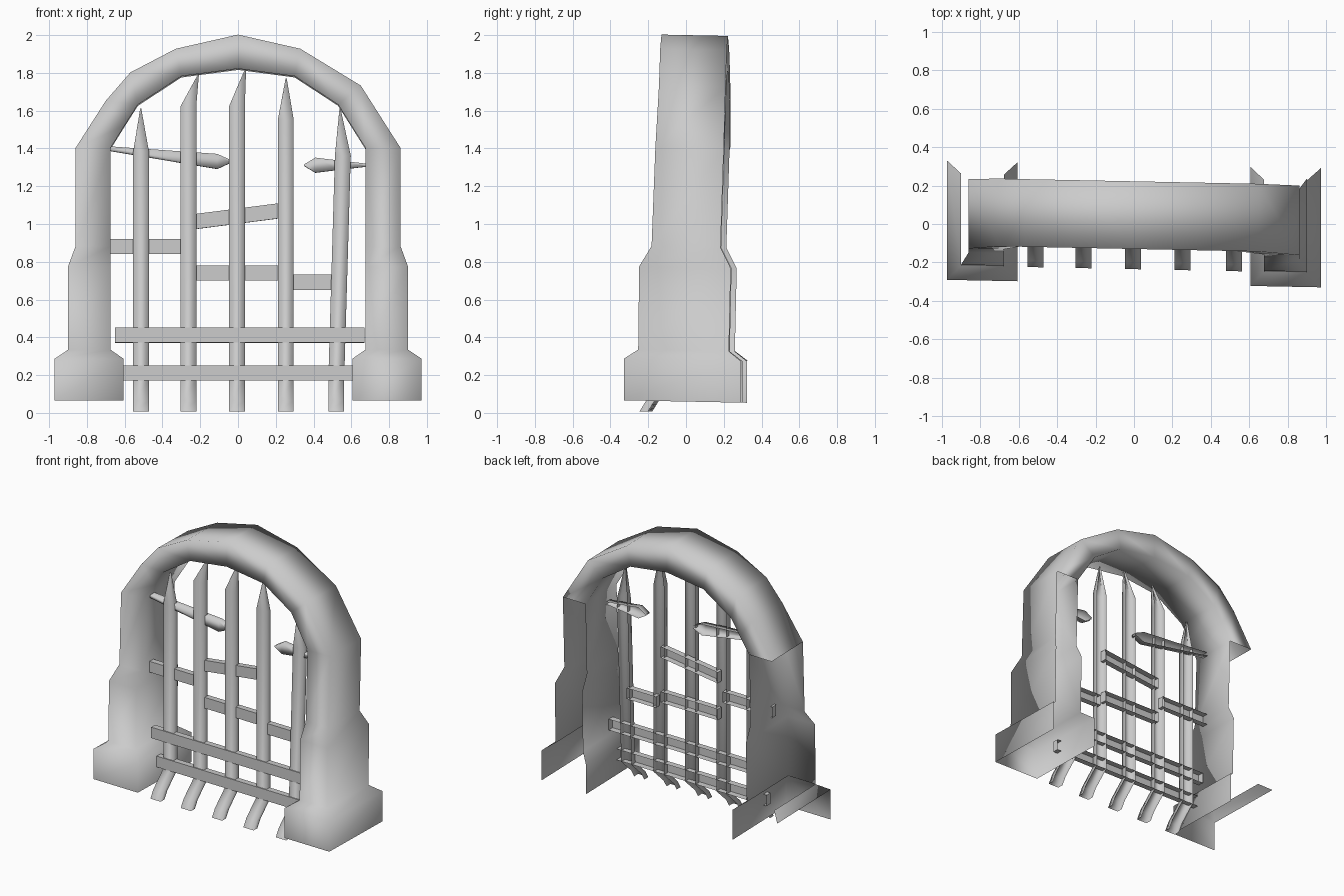
import bpy, bmesh

if "Cube" in bpy.data.objects:
    bpy.data.objects.remove(bpy.data.objects["Cube"], do_unlink=True)

stone = bpy.data.materials.new("plain_grey")
stone.use_nodes = True
GREY = (0.6, 0.6, 0.6, 1)
stone.diffuse_color = GREY
stone.node_tree.nodes["Principled BSDF"].inputs["Base Color"].default_value = GREY


def finish(name, bm, smooth=True):
    """Turn the part slightly about z and lean it back a touch, then make the object."""
    for v in bm.verts:
        v.co.y -= 0.02 * v.co.x
        v.co.z -= 0.02 * v.co.y
    me = bpy.data.meshes.new(name)
    bm.to_mesh(me)
    bm.free()
    for p in me.polygons:
        p.use_smooth = smooth
    me.materials.append(stone)
    ob = bpy.data.objects.new(name, me)
    bpy.context.collection.objects.link(ob)


# Stone frame: one sweep of four-cornered rings from foot to foot
# pillar rings: outer x, inner x, height, front y, back y
pillar = [
    (0.972, 0.605, 0.06, -0.31, 0.31),
    (0.972, 0.605, 0.28, -0.31, 0.31),
    (0.90, 0.675, 0.33, -0.235, 0.245),
    (0.90, 0.675, 0.77, -0.23, 0.255),
    (0.86, 0.675, 0.88, -0.165, 0.20),
    (0.86, 0.675, 1.40, -0.145, 0.217),
]
# arch rings: outer x, z and inner x, z
arch = [
    (-0.70, 1.65, -0.60, 1.52), (-0.57, 1.80, -0.53, 1.63),
    (-0.33, 1.925, -0.30, 1.78), (0, 2.0, 0, 1.82),
    (0.33, 1.925, 0.30, 1.78), (0.65, 1.73, 0.53, 1.63),
]


def pillar_ring(side, row):
    out, inn, z, f, b = row
    return [(side * out, b, z), (side * out, f, z), (side * inn, f, z), (side * inn, b, z)]


def arch_ring(row):
    ox, oz, ix, iz = row
    f, b = -0.13, 0.222
    return [(ox, b, oz), (ox, f, oz), (ix, f, iz), (ix, b, iz)]


rings = [pillar_ring(-1, r) for r in pillar]
rings += [arch_ring(r) for r in arch]
rings += [pillar_ring(1, r) for r in reversed(pillar)]
bm = bmesh.new()
rv = [[bm.verts.new(p) for p in ring] for ring in rings]
n = len(pillar)
last = len(rv) - n
for i in range(len(rv) - 1):
    a, b = rv[i], rv[i + 1]
    for k in range(4):
        if k == 3 and not (n - 1 <= i < last):
            continue  # pillars are open at the back
        if k == 0 and i < n - 1 and i != 1:
            continue  # right pillar keeps only the sloped ledge of its outer wall
        j = (k + 1) % 4
        bm.faces.new((a[k], a[j], b[j], b[k]))
bmesh.ops.recalc_face_normals(bm, faces=bm.faces)
finish("stone_arch", bm)


def channel(name, sections, capped=False):
    """Open-backed strip: each section gives two front edge points and a depth."""
    bm = bmesh.new()
    rows = []
    for p, q, d in sections:
        pts = [(p[0], p[1] + d, p[2]), p, q, (q[0], q[1] + d, q[2])]
        rows.append([bm.verts.new(c) for c in pts])
    for a, b in zip(rows, rows[1:]):
        for k in range(3):
            bm.faces.new((a[k], a[k + 1], b[k + 1], b[k]))
    if capped:
        bm.faces.new(reversed(rows[0]))
        bm.faces.new(rows[-1])
    finish(name, bm, smooth=not capped)


# Upright bars: foot x, lean at the shoulder, shoulder z, tip x, tip z
W, Y, DEPTH = 0.042, -0.085, 0.045
uprights = [
    (-0.513, 0, 1.38, -0.515, 1.61), (-0.263, 0, 1.62, -0.21, 1.79),
    (-0.006, 0, 1.62, 0.04, 1.82), (0.253, 0, 1.55, 0.255, 1.77),
    (0.52, 0.035, 1.36, 0.54, 1.61),
]
for i, (x, lean, zs, tx, tz) in enumerate(uprights):
    rows = []
    # the foot kicks forward
    for px, y, z in ((x, -0.235, 0.003), (x, -0.2, 0.06), (x, Y, 0.17), (x + lean, Y, zs)):
        rows.append(((px - W, y, z), (px + W, y, z), DEPTH))
    rows.append(((tx - 0.003, Y + 0.02, tz), (tx + 0.003, Y + 0.02, tz), 0.01))
    channel(f"upright_bar_{i + 1}", rows)

# Cross bars: start x, z and end x, z along the centre line, front y
crossbars = [
    (-0.63, 0.21, 0.64, 0.21, -0.092), (-0.65, 0.41, 0.67, 0.41, -0.092),
    (-0.69, 0.88, -0.28, 0.88, -0.075), (-0.24, 0.74, 0.23, 0.74, -0.075),
    (0.27, 0.69, 0.51, 0.69, -0.075), (-0.24, 1.01, 0.23, 1.07, -0.075),
]
H = 0.04
for i, (x0, z0, x1, z1, y) in enumerate(crossbars):
    channel(f"cross_bar_{i + 1}", [
        ((x, y, z + H), (x, y, z - H), DEPTH) for x, z in ((x0, z0), (x1, z1))], capped=True)

# Broken cross bar pieces: x, z, half height
splinters = {
    "broken_bar_right": [(-0.68, 1.398, 0.012), (-0.11, 1.33, 0.04), (-0.04, 1.33, 0.008)],
    "broken_bar_left": [(0.35, 1.31, 0.004), (0.41, 1.31, 0.04), (0.53, 1.31, 0.025),
                        (0.68, 1.31, 0.008)],
}
for name, pts in splinters.items():
    channel(name, [((x, -0.07, z + h), (x, -0.07, z - h), DEPTH) for x, z, h in pts])
